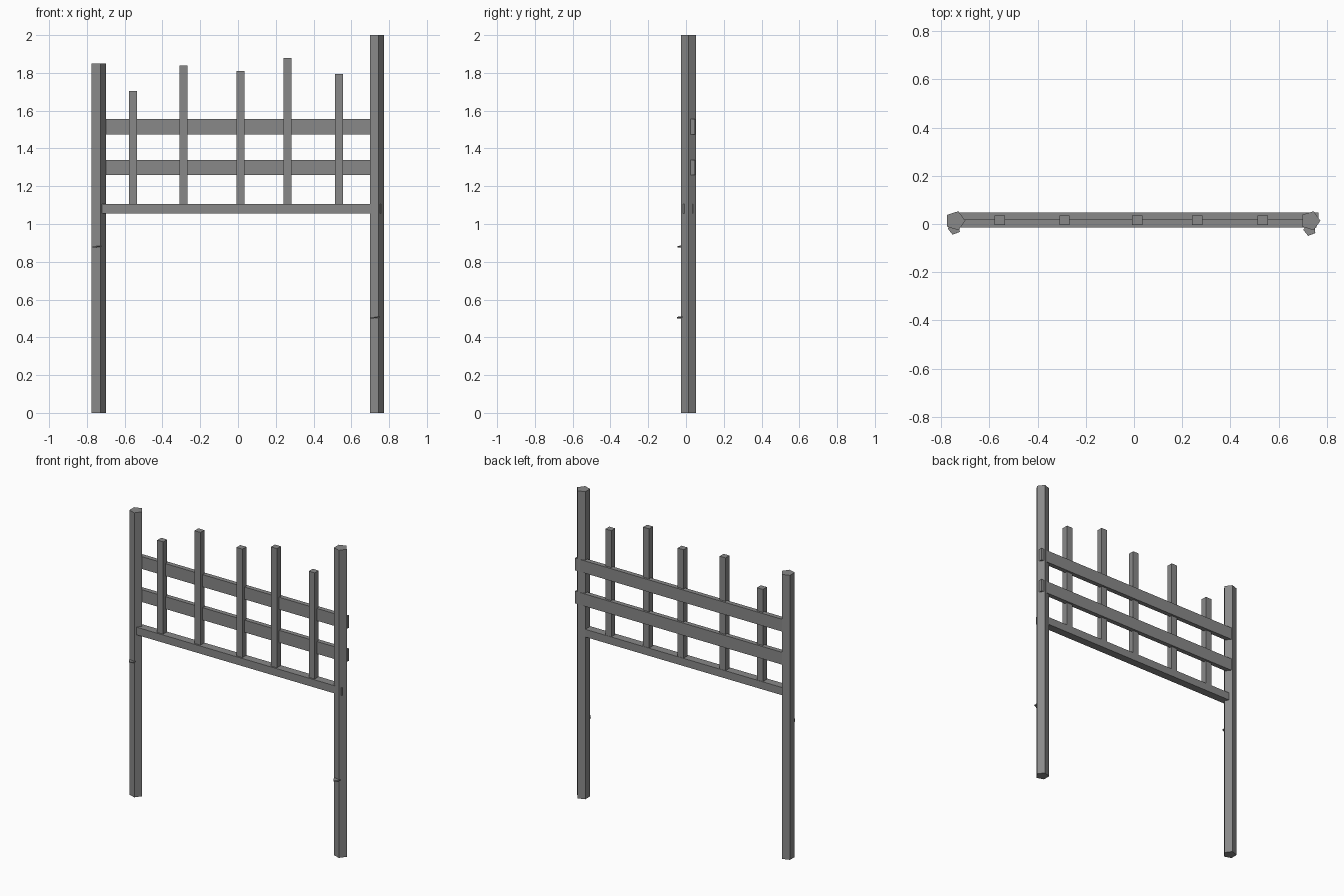
import bpy
from math import radians
from mathutils import Matrix

cube = bpy.data.objects.get("Cube")
if cube:
    bpy.data.objects.remove(cube, do_unlink=True)

GREY = (0.25, 0.25, 0.25, 1.0)
grey = bpy.data.materials.new("weathered grey")
grey.use_nodes = True
grey.diffuse_color = GREY
grey.node_tree.nodes["Principled BSDF"].inputs["Base Color"].default_value = GREY


def finish(name):
    obj = bpy.context.object
    obj.name = name
    obj.data.materials.append(grey)
    return obj


def box(name, x, y, z):
    """Box given by its (min, max) range on each axis."""
    bpy.ops.mesh.primitive_cube_add(size=1)
    obj = finish(name)
    size = [b - a for a, b in (x, y, z)]
    centre = [(a + b) / 2 for a, b in (x, y, z)]
    obj.data.transform(Matrix.Diagonal((*size, 1)))
    obj.location = centre
    return obj


def five_sided(name, radius, height, centre, turn, tilt=0):
    """Pentagonal prism; turn spins it about its own axis."""
    bpy.ops.mesh.primitive_cylinder_add(vertices=5, radius=radius, depth=height)
    obj = finish(name)
    obj.data.transform(Matrix.Rotation(radians(turn), 4, 'Z'))
    obj.rotation_euler = (0, radians(tilt), 0)
    obj.location = centre
    return obj


# Uprights, each with a corner pointing to +x, and a small knot on the front
for side, x, height, knot_x, knot_y, knot_z in (
        ("right", -0.741, 1.85, -0.745, -0.018, 0.88),
        ("left", 0.7315, 2.0, 0.729, -0.023, 0.505)):
    five_sided(f"{side}_post", 0.0415, height, (x, 0.0135, height / 2), -90)
    five_sided(f"{side}_knot", 0.027, 0.006, (knot_x, knot_y, knot_z), 20, -6)

# Bottom rail and the two boards behind the pickets
box("bottom_rail", (-0.735, 0.757), (-0.015, 0.037), (1.055, 1.105))
box("lower_board", (-0.735, 0.765), (0.018, 0.048), (1.26, 1.34))
box("upper_board", (-0.735, 0.765), (0.018, 0.048), (1.475, 1.555))

# Uneven pickets standing on the bottom rail
pickets = ((-0.556, 1.705), (-0.288, 1.838), (0.014, 1.81), (0.262, 1.88), (0.534, 1.795))
for i, (x, top) in enumerate(pickets):
    box(f"picket_{i + 1}", (x - 0.0215, x + 0.0215), (-0.005, 0.035), (1.1, top))
